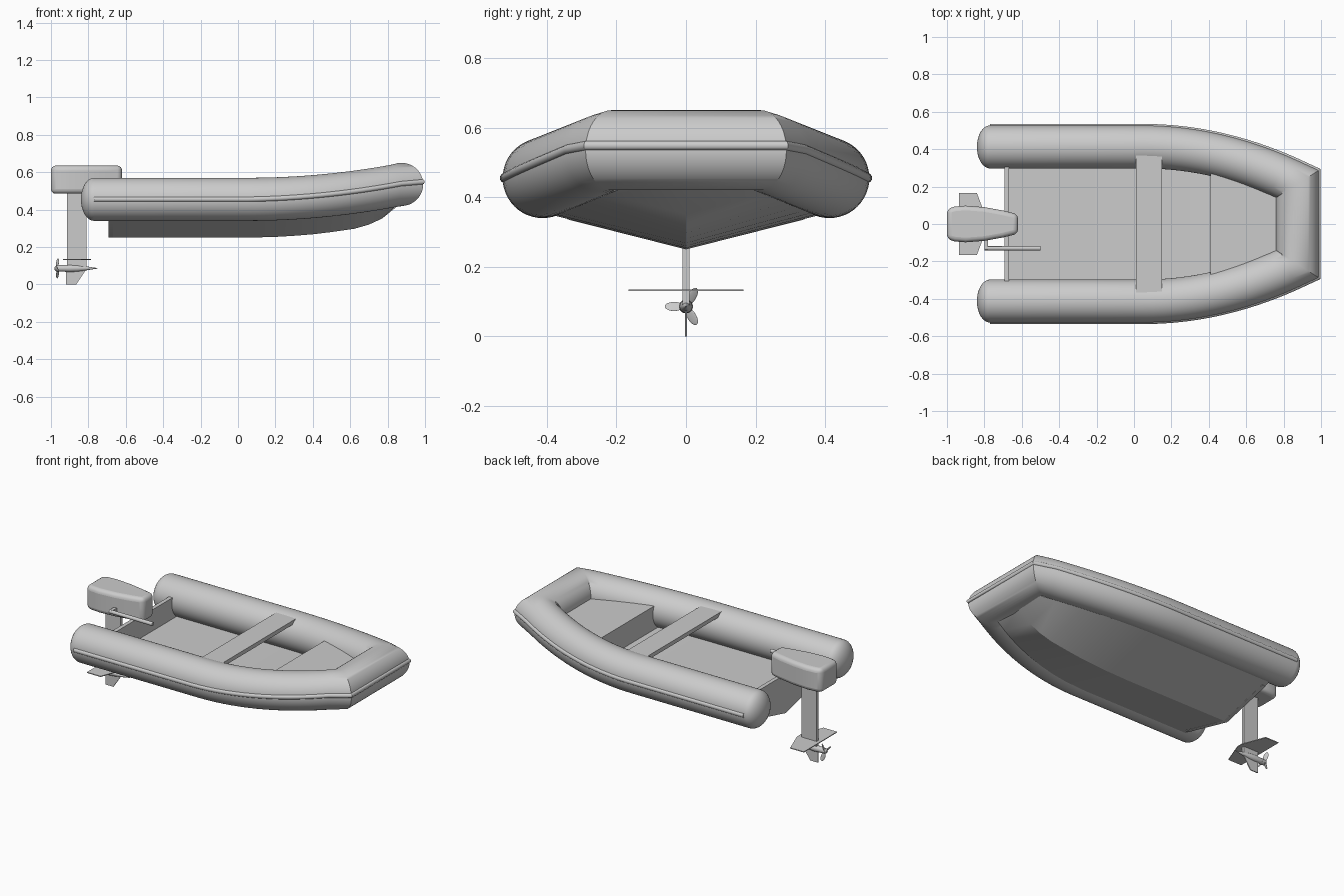
import bpy, bmesh, math
from mathutils import Vector, Matrix

if "Cube" in bpy.data.objects:
    bpy.data.objects.remove(bpy.data.objects["Cube"])

R = 0.115  # tube radius


def bow_t(x):
    return max(0.0, (x - 0.05) / 0.825)


def tube_y(x):
    return 0.412 - 0.197 * bow_t(x) ** 2


def tube_z(x):
    return 0.455 + 0.08 * bow_t(x) ** 2


def make(name, bm, angle=35):
    bmesh.ops.recalc_face_normals(bm, faces=bm.faces)
    me = bpy.data.meshes.new(name)
    bm.to_mesh(me)
    bm.free()
    ob = bpy.data.objects.new(name, me)
    bpy.context.collection.objects.link(ob)
    bpy.ops.object.select_all(action='DESELECT')
    ob.select_set(True)
    bpy.context.view_layer.objects.active = ob
    bpy.ops.object.shade_smooth_by_angle(angle=math.radians(angle))
    return ob


def loft(name, rings, angle=35):
    """Skin closed rings of equal count and cap both ends."""
    bm = bmesh.new()
    vs = [[bm.verts.new(p) for p in r] for r in rings]
    n = len(vs[0])
    for a, b in zip(vs, vs[1:]):
        for i in range(n):
            j = (i + 1) % n
            bm.faces.new((a[i], a[j], b[j], b[i]))
    bm.faces.new(vs[0])
    bm.faces.new(vs[-1])
    return make(name, bm, angle)


def prism(name, pts, vec, bevel=0.0):
    """Extrude a flat outline along a vector."""
    v = Vector(vec)
    ob = loft(name, [[Vector(p) for p in pts], [Vector(p) + v for p in pts]])
    if bevel:
        m = ob.modifiers.new("bevel", 'BEVEL')
        m.width, m.segments, m.limit_method = bevel, 4, 'NONE'
    return ob


def sweep(name, path, radii, r, sides, out=0.0, lift=0.0):
    """Round tube along a path with mitred corners; out/lift offset the centre."""
    rings = []
    for i, p in enumerate(path):
        a = p - path[i - 1] if i else path[1] - p
        b = path[i + 1] - p if i < len(path) - 1 else a
        a, b = Vector((a.x, a.y, 0)).normalized(), Vector((b.x, b.y, 0)).normalized()
        n = (a + b).normalized()
        side = Vector((0, 0, 1)).cross(n) / n.dot(a)
        c = p + side * out + Vector((0, 0, lift * bow_t(p.x)))
        rings.append([c + side * (r * radii[i] * math.cos(t)) + Vector((0, 0, r * radii[i] * math.sin(t)))
                      for t in (2 * math.pi * k / sides for k in range(sides))])
    return loft(name, rings)


def revolve_x(name, profile, z, sides=20, y=0.0):
    return loft(name, [[(x, y + r * math.cos(2 * math.pi * k / sides), z + r * math.sin(2 * math.pi * k / sides))
                        for k in range(sides)] for x, r in profile])


# Inflatable tube: rounded stern ends, curved sides, mitred bow
caps = [math.pi / 2 * (1 - k / 8) for k in range(8)]
half = [(-0.77 - 0.07 * math.sin(t), max(math.cos(t), 0.02)) for t in caps]
body = [-0.77, 0.05] + [0.05 + 0.825 * k / 16 for k in range(1, 17)]
side_pts = half + [(x, 1.0) for x in body]
path = [Vector((x, tube_y(x), tube_z(x))) for x, _ in side_pts]
rad = [s for _, s in side_pts]
mirror = [Vector((p.x, -p.y, p.z)) for p in reversed(path)]
sweep("inflatable_tube", path + mirror, rad + rad[::-1], R, 48)

# Rubbing strake around the outside
rail = [Vector((x, tube_y(x), tube_z(x))) for x in body]
rail += [Vector((p.x, -p.y, p.z)) for p in reversed(rail)]
sweep("rub_rail", rail, [1] * len(rail), 0.014, 16, out=0.109, lift=0.013)

# V hull with flat floor
stations = [(-0.69, .25), (0.05, .25), (0.2, .254), (0.3, .26), (0.4, .268), (0.5, .28),
            (0.62, .297), (0.7, .32), (0.77, .352), (0.86, .437)]
rings = []
for x, k in stations:
    y, c = tube_y(x) - 0.035, tube_z(x) - 0.108
    f = c + 0.015
    rings.append([(x, 0, k), (x, y, c), (x, y, f), (x, -y, f), (x, -y, c)])
loft("hull", rings, 20)

# Transom board
prism("transom", [(-0.693, 0, .25), (-0.693, .34, .336), (-0.693, .335, .495),
                  (-0.693, -.335, .495), (-0.693, -.34, .336)], (0.025, 0, 0))

# Seat plank and bow locker
prism("seat", [(0.01, -.37, .535), (0.15, -.37, .535), (0.15, .37, .535), (0.01, .37, .535)], (0, 0, 0.025))
rings = []
for x in (0.41, 0.5, 0.6, 0.7, 0.8, 0.86):
    y, z = tube_y(x) - 0.05, tube_z(x) - 0.095
    rings.append([(x, -y, z), (x, y, z), (x, y, .525), (x, -y, .525)])
loft("bow_locker", rings)

# Outboard motor cowling
cowl = [(-1.0, .08), (-0.96, .093), (-0.9, .098), (-0.8, .09), (-0.7, .072), (-0.62, .052)]
outline = [(x, y, .485) for x, y in cowl] + [(x, -y, .485) for x, y in reversed(cowl)]
ob = prism("motor_cowling", outline, (0, 0, 0.15))
m = ob.modifiers.new("bevel", 'BEVEL')
m.width, m.segments, m.limit_method, m.angle_limit = 0.025, 4, 'ANGLE', math.radians(40)

# Leg, cavitation plate and skeg
prism("motor_leg", [(-0.915, -.01, .09), (-0.81, -.01, .09), (-0.81, -.01, .5), (-0.915, -.01, .5)], (0, 0.02, 0))
prism("cavitation_plate", [(-0.935, -.165, .13), (-0.84, -.165, .13), (-0.785, -.02, .13),
                           (-0.785, .02, .13), (-0.84, .165, .13), (-0.935, .165, .13)], (0, 0, 0.005))
prism("skeg", [(-0.92, -.003, 0), (-0.865, -.003, 0), (-0.815, -.003, .075), (-0.92, -.003, .09)], (0, 0.006, 0))

# Gearcase and propeller hub
revolve_x("gearcase", [(-0.945, .017), (-0.9, .02), (-0.86, .018), (-0.8, .009), (-0.75, .001)], 0.086)
revolve_x("propeller_hub", [(-0.98, .008), (-0.972, .016), (-0.94, .018)], 0.086)

# Propeller blades
for i in range(3):
    bm = bmesh.new()
    bmesh.ops.create_uvsphere(bm, u_segments=16, v_segments=10, radius=1)
    a = math.pi + i * 2 * math.pi / 3
    M = (Matrix.Translation((-0.965, 0, 0.086)) @ Matrix.Rotation(a, 4, 'X')
         @ Matrix.Translation((0, 0.034, 0)) @ Matrix.Rotation(math.radians(30), 4, 'Y')
         @ Matrix.Diagonal((0.002, 0.027, 0.015, 1)))
    bmesh.ops.transform(bm, matrix=M, verts=bm.verts)
    make(f"propeller_blade_{i + 1}", bm)

# Tiller handle and its arm
revolve_x("tiller", [(-0.8, .011), (-0.5, .012)], 0.54, 16, -0.13)
prism("tiller_arm", [(-0.8, -.135, .53), (-0.78, -.135, .53), (-0.78, -.135, .55), (-0.8, -.135, .55)], (0, 0.06, 0))
